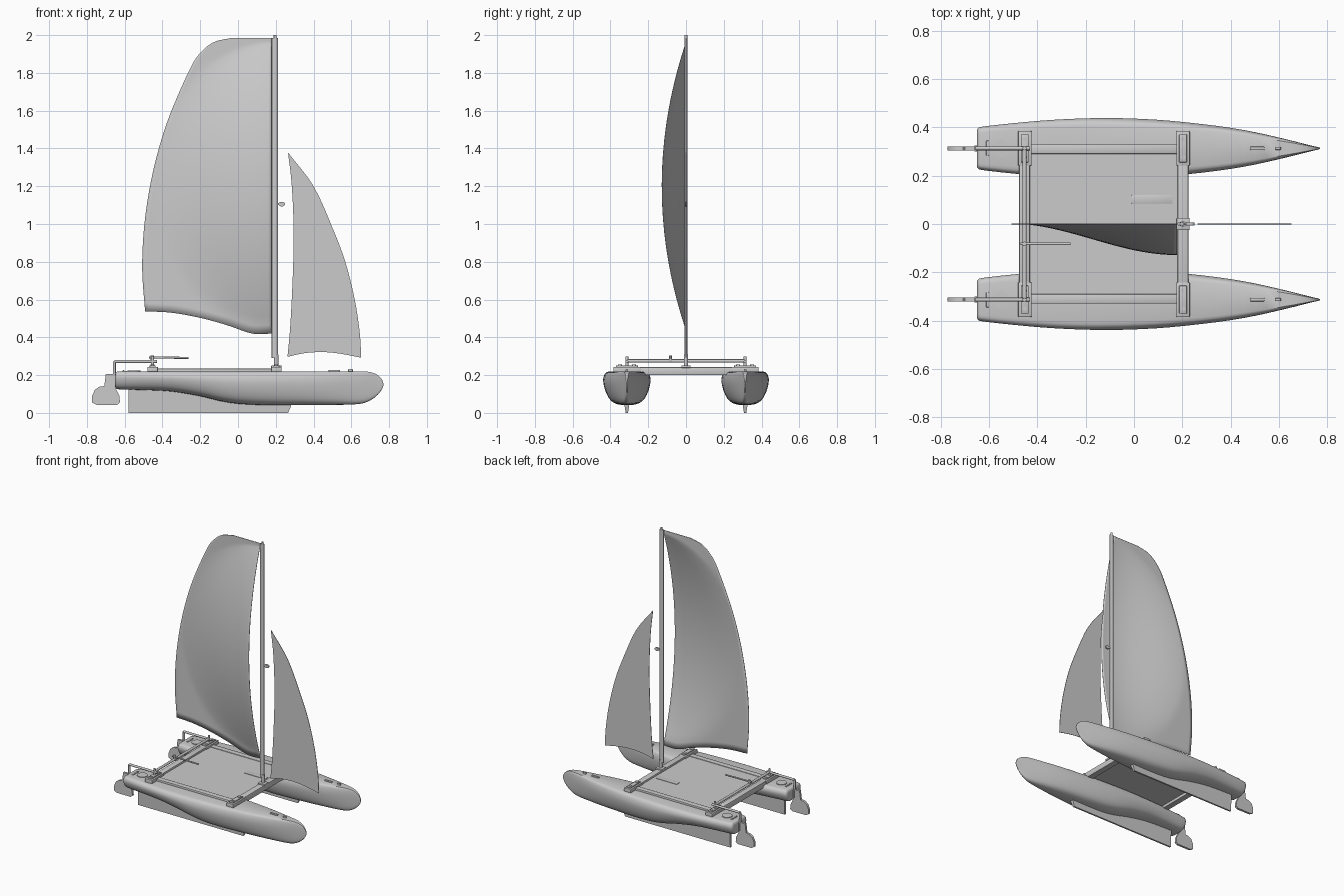
import bpy, bmesh, math
from mathutils import Vector

if "Cube" in bpy.data.objects:
    bpy.data.objects.remove(bpy.data.objects["Cube"])


def finish(name, bm, smooth=True):
    bmesh.ops.recalc_face_normals(bm, faces=bm.faces)
    me = bpy.data.meshes.new(name)
    bm.to_mesh(me)
    bm.free()
    ob = bpy.data.objects.new(name, me)
    bpy.context.collection.objects.link(ob)
    if smooth:
        bpy.ops.object.select_all(action='DESELECT')
        ob.select_set(True)
        bpy.context.view_layer.objects.active = ob
        bpy.ops.object.shade_smooth_by_angle(angle=math.radians(35))
    return ob


def spline(pts, n):
    """Catmull-Rom through pts, n steps per span."""
    p = [Vector(q) for q in pts]
    p = [2 * p[0] - p[1]] + p + [2 * p[-1] - p[-2]]
    out = []
    for i in range(1, len(p) - 2):
        a, b, c, d = p[i - 1:i + 3]
        for k in range(n):
            t = k / n
            out.append(0.5 * (2 * b + (c - a) * t + (2 * a - 5 * b + 4 * c - d) * t * t
                              + (3 * b - a - 3 * c + d) * t ** 3))
    return out + [p[-2]]


def box(name, x, y, z, bevel=0.0):
    bm = bmesh.new()
    bmesh.ops.create_cube(bm, size=1)
    for v in bm.verts:
        v.co = [r[0] + (c + 0.5) * (r[1] - r[0]) for r, c in zip((x, y, z), v.co)]
    if bevel:
        bmesh.ops.bevel(bm, geom=bm.edges[:], offset=bevel, segments=2, profile=0.5, affect='EDGES')
    return finish(name, bm)


def rod(name, a, b, r, r_y=None, seg=16):
    a, b = Vector(a), Vector(b)
    bm = bmesh.new()
    bmesh.ops.create_cone(bm, cap_ends=True, segments=seg, radius1=r, radius2=r, depth=(b - a).length)
    if r_y:
        for v in bm.verts:
            v.co.y *= r_y / r
    q = (b - a).to_track_quat('Z', 'Y') if abs((b - a).normalized().z) < 0.999 else None
    for v in bm.verts:
        v.co = (q @ v.co if q else v.co) + (a + b) / 2
    return finish(name, bm)


def plate(name, outline, y, t):
    """Flat x-z outline with thickness t around y."""
    bm = bmesh.new()
    f = bm.faces.new([bm.verts.new((p[0], y - t / 2, p[1])) for p in outline])
    new = bmesh.ops.extrude_face_region(bm, geom=[f])['geom']
    for v in new:
        if isinstance(v, bmesh.types.BMVert):
            v.co.y += t
    return finish(name, bm)


# Hull: stations (x, half width, top, bottom) and a unit half section
stations = [(-.65, .076, .203, .14), (-.645, .083, .213, .131), (-.625, .09, .22, .124), (-.5, .104, .22, .121),
            (-.35, .117, .22, .113), (-.2, .124, .22, .088), (-.1, .125, .22, .064), (0, .123, .22, .048),
            (.15, .114, .22, .041), (.35, .092, .22, .041), (.5, .067, .22, .042), (.64, .035, .22, .047),
            (.7, .02, .216, .066), (.74, .01, .2, .096), (.762, .005, .176, .125), (.77, .002, .156, .145)]
half = spline([(0, 0), (.42, .025), (.72, .13), (.91, .37), (1, .65), (.97, .84), (.87, .96), (.72, 1)], 3)
ring = [(p.x, p.y) for p in half] + [(-p.x, p.y) for p in reversed(half[1:])]


def hull(name, yc):
    bm = bmesh.new()
    rows = [[bm.verts.new((s[0], yc + u * max(s[1], .001), s[3] + w * (s[2] - s[3]))) for u, w in ring]
            for s in spline(stations, 3)]
    n = len(ring)
    for a, b in zip(rows, rows[1:]):
        for i in range(n):
            bm.faces.new((a[i], a[(i + 1) % n], b[(i + 1) % n], b[i]))
    bm.faces.new(rows[0])
    bm.faces.new(rows[-1])
    finish(name, bm)


rudder = [(-.70, .205), (-.65, .205), (-.648, .13), (-.628, .09), (-.625, .055), (-.64, .043),
          (-.75, .043), (-.772, .055), (-.772, .09), (-.758, .122), (-.735, .138), (-.708, .142)]
keel = [(-.58, .004), (.265, .004), (.28, .035), (.28, .07), (0, .1), (-.2, .14), (-.58, .16)]

for s, side in ((-1, "right"), (1, "left")):
    y = .313 * s
    hull(side + "_hull", y)
    k = plate(side + "_keel", keel, y, .024)
    for v in k.data.vertices:                      # keel narrows towards its foot
        v.co.y = y + (v.co.y - y) * (.5 if v.co.z < .02 else 1)
        if v.co.z < .02:
            v.co.z = 0
    # Rudder, stock and tiller arm
    plate(side + "_rudder", rudder, y, .016)
    box(side + "_rudder_bracket", (-.66, -.63), (y - .012, y + .012), (.145, .2))
    rod(side + "_rudder_stock", (-.655, y, .19), (-.655, y, .272), .008)
    rod(side + "_tiller_arm", (-.655, y, .272), (-.43, y, .272), .008)
    rod(side + "_tiller_pivot", (-.453, y, .24), (-.453, y, .298), .008)
    # Beam mounts with bolts
    for bx, end in ((-.452, "rear"), (.203, "front")):
        box(f"{side}_{end}_mount", (bx - .028, bx + .028), (y - .072, y + .072), (.212, .244), .004)
        box(f"{side}_{end}_mount_cap", (bx - .016, bx + .016), (y - .058, y + .058), (.24, .252), .003)
        for d in (-.037, .037):
            rod(f"{side}_{end}_bolt", (bx, y + d, .25), (bx, y + d, .256), .01)
    # Deck fittings
    box(side + "_bow_cleat", (.48, .54), (y - .007, y + .007), (.215, .228), .003)
    box(side + "_bow_eye", (.583, .608), (y - .006, y + .006), (.215, .232), .003)
    box(side + "_stern_cleat", (-.612, -.6), (y - .032, y + .032), (.215, .226), .003)
    rod(side + "_stern_hatch", (-.55, y, .216), (-.55, y, .225), .035, seg=24)
    # Trampoline side rail
    box(side + "_side_rail", (-.43, .18), (s * .31 - .02, s * .31 + .02), (.21, .234), .005)

# Cross beams and trampoline
box("front_beam", (.18, .226), (-.375, .375), (.2, .243), .006)
box("rear_beam", (-.475, -.43), (-.375, .375), (.2, .243), .006)
box("trampoline", (-.432, .182), (-.33, .33), (.221, .229))
box("trampoline_pocket", (-.01, .16), (.085, .12), (.228, .233), .002)

# Tiller crossbar and extension
rod("tiller_crossbar", (-.453, -.313, .275), (-.453, .313, .275), .009)
rod("tiller_extension_joint", (-.453, -.082, .27), (-.453, -.082, .305), .009)
rod("tiller_extension", (-.47, -.082, .294), (-.262, -.082, .291), .0055)

# Mast
box("mast_step", (.176, .23), (-.025, .025), (.238, .252), .004)
rod("mast_foot", (.203, 0, .245), (.203, 0, .31), .0115)
rod("mast", (.195, 0, .29), (.195, 0, 1.985), .0165, .008, 24)
rod("mast_cap", (.197, 0, 1.98), (.197, 0, 2.0), .008)
rod("forestay_ring", (.232, -.006, 1.105), (.232, .006, 1.105), .018, .012)
rod("forestay_tang", (.2, 0, 1.105), (.23, 0, 1.105), .005)

# Mainsail: patch between luff, leech and foot, with the belly to one side
leech = spline([(-.492, .538), (-.507, .75), (-.5, .95), (-.475, 1.15), (-.43, 1.36), (-.36, 1.58), (-.255, 1.82),
                (-.2, 1.905), (-.13, 1.962), (-.035, 1.985)], 5)
foot = spline([(.178, .42), (.075, .42), (-.06, .465), (-.2, .503), (-.35, .53), (-.492, .538)], 6)


def belly(x, z):
    m = 1 - ((z - 1.2) / .76) ** 2
    if m <= 0:
        return 0
    t = min(1, (.178 - x) / (.62 * math.sqrt(m)))
    return -.127 * m * (.35 * (1 + math.cos(math.pi * t)) + .3 * (1 - t * t))


bm = bmesh.new()
rows = []
for le in leech:
    v = (le.y - .538) / (1.985 - .538)
    luff = Vector((.178, .42 + v * 1.565))
    row = []
    for i, f in enumerate(foot):
        u = i / (len(foot) - 1)
        p = luff.lerp(le, u) + (f - foot[0].lerp(foot[-1], u)) * (1 - v)
        row.append(bm.verts.new((p.x, belly(p.x, p.y), p.y)))
    rows.append(row)
for a, b in zip(rows, rows[1:]):
    for i in range(len(a) - 1):
        bm.faces.new((a[i], a[i + 1], b[i + 1], b[i]))
sail = finish("mainsail", bm)
mod = sail.modifiers.new("thickness", 'SOLIDIFY')
mod.thickness, mod.offset = .003, 0

# Jib: flat sheet with curved edges
jib = (spline([(.262, .297), (.35, .316), (.45, .322), (.55, .312), (.652, .292)], 4)[:-1]
       + spline([(.652, .292), (.645, .42), (.618, .6), (.568, .8), (.5, .98), (.4, 1.2), (.265, 1.378)], 4)[:-1]
       + spline([(.265, 1.378), (.285, 1.2), (.295, .95), (.289, .7), (.276, .45), (.262, .297)], 4)[:-1])
plate("jib", jib, 0, .003)
